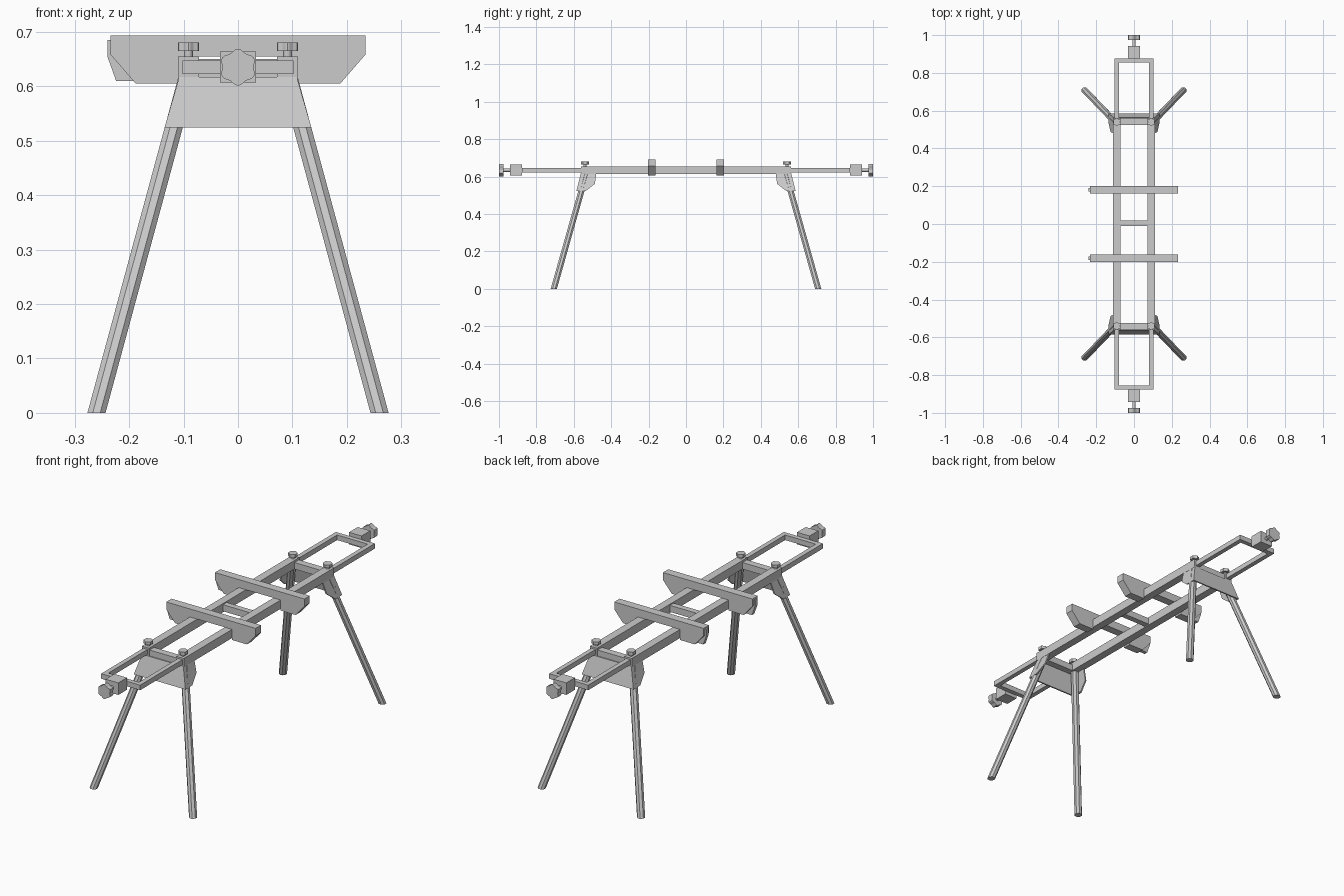
import bpy, bmesh
from math import cos, sin, pi
from mathutils import Vector

if "Cube" in bpy.data.objects:
    bpy.data.objects.remove(bpy.data.objects["Cube"])


def loft(name, ring_a, ring_b):
    """Solid between two matching rings of points."""
    bm = bmesh.new()
    a = [bm.verts.new(p) for p in ring_a]
    b = [bm.verts.new(p) for p in ring_b]
    n = len(a)
    bm.faces.new(a)
    bm.faces.new(b[::-1])
    for i in range(n):
        j = (i + 1) % n
        bm.faces.new((a[i], b[i], b[j], a[j]))
    bmesh.ops.recalc_face_normals(bm, faces=bm.faces)
    me = bpy.data.meshes.new(name)
    bm.to_mesh(me)
    bm.free()
    ob = bpy.data.objects.new(name, me)
    bpy.context.collection.objects.link(ob)
    return ob


def box(name, x0, x1, y0, y1, z0, z1):
    ring = [(x0, y0), (x1, y0), (x1, y1), (x0, y1)]
    return loft(name, [(x, y, z0) for x, y in ring], [(x, y, z1) for x, y in ring])


def rod(name, start, direction, r, length, sides=12, lobe=0.0, phase=0.0):
    """Round or lobed rod along an axis."""
    d = Vector(direction)
    u = Vector((1, 0, 0))
    v = d.cross(u)
    ring = []
    for i in range(sides):
        t = 2 * pi * i / sides + phase
        k = r * (1 - lobe + lobe * cos(6 * (t - pi / 2)))
        ring.append(Vector(start) + u * k * cos(t) + v * k * sin(t))
    return loft(name, ring, [p + d * length for p in ring])


def slab(name, profile, y0, y1):
    """Extrude an x-z profile along y."""
    return loft(name, [(x, y0, z) for x, z in profile], [(x, y1, z) for x, z in profile])


# main rails and centre cross bar
for s in (-1, 1):
    box("main_rail", s * 0.072, s * 0.11, -0.562, 0.562, 0.614, 0.655)
box("centre_crossbar", -0.075, 0.075, -0.01, 0.018, 0.619, 0.65)

for e in (-1, 1):
    # sliding extension frame
    for s in (-1, 1):
        box("extension_tube", s * 0.08, s * 0.102, e * 0.5, e * 0.877, 0.623, 0.647)
    box("extension_end_bar", -0.08, 0.08, e * 0.855, e * 0.877, 0.623, 0.647)

    # end block with star knob
    box("end_block", -0.033, 0.033, e * 0.877, e * 0.942, 0.607, 0.664)
    rod("end_knob_shaft", (0, e * 0.94, 0.635), (0, e, 0), 0.009, 0.04)
    rod("end_knob_head", (0, e * 0.975, 0.635), (0, e, 0), 0.034, 0.025, 36, 0.08)

    # cross bar between rail ends
    box("end_crossbar", -0.075, 0.075, e * 0.525, e * 0.558, 0.614, 0.645)

    # leaning bracket plate
    face = [(-0.108, 0.563, 0.617), (0.108, 0.563, 0.617),
            (0.135, 0.586, 0.524), (-0.135, 0.586, 0.524)]
    loft("bracket_plate", [(x, e * y, z) for x, y, z in face],
         [(x, e * (y - 0.007), z) for x, y, z in face])

    for s in (-1, 1):
        # bracket side flange
        side = [(0.563, 0.617), (0.586, 0.524), (0.535, 0.524), (0.487, 0.562), (0.48, 0.617)]
        out = [(0.108 + 0.29 * (0.617 - z), y, z) for y, z in side]
        loft("bracket_flange", [(s * x, e * y, z) for x, y, z in out],
             [(s * (x - 0.007), e * y, z) for x, y, z in out])

        # octagonal splayed leg
        octo = [(0.018 * cos(pi / 8 + i * pi / 4), 0.018 * sin(pi / 8 + i * pi / 4)) for i in range(8)]
        loft("leg", [(s * 0.26 + x, e * 0.707 + y, 0) for x, y in octo],
             [(s * 0.093 + x, e * 0.533 + y, 0.617) for x, y in octo])

        # clamping knob on the rail
        rod("rail_knob_shaft", (s * 0.091, e * 0.54, 0.65), (0, 0, 1), 0.008, 0.018)
        rod("rail_knob_head", (s * 0.091, e * 0.54, 0.665), (0, 0, 1), 0.021, 0.015, 36, 0.08)

    # saddle board notched over the rails
    y = e * 0.182
    slab("saddle_board", [(-0.234, 0.693), (-0.234, 0.658), (-0.188, 0.605), (-0.11, 0.605),
                          (-0.11, 0.655), (0.11, 0.655), (0.11, 0.605), (0.188, 0.605),
                          (0.234, 0.658), (0.234, 0.693)], y - 0.02, y + 0.02)
    # thin stop plate at one end of the board
    slab("stop_plate", [(-0.24, 0.685), (-0.24, 0.655), (-0.224, 0.61), (-0.18, 0.61),
                        (-0.18, 0.685)], y - 0.009, y + 0.009)
